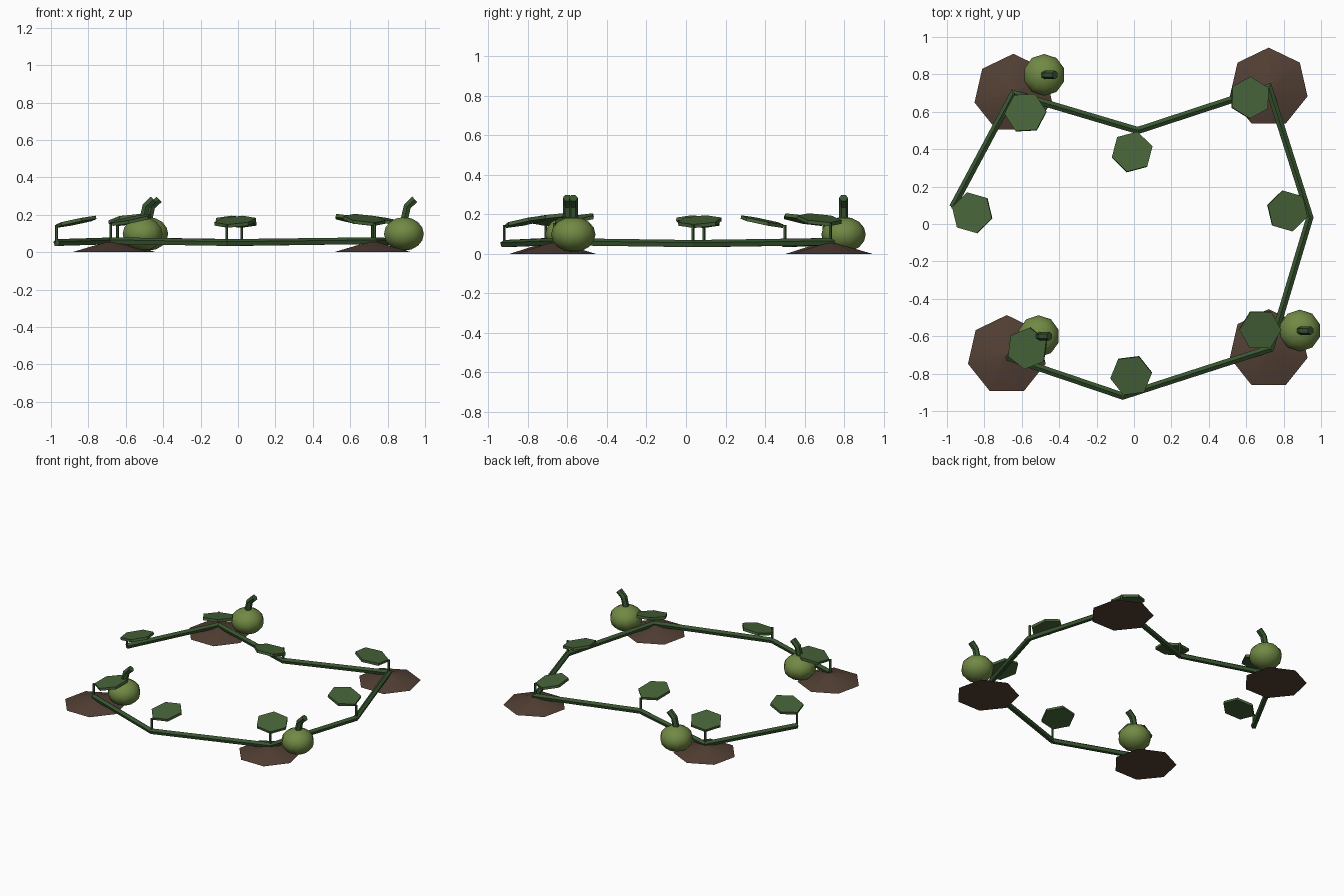
import bpy
import bmesh
from math import radians
from mathutils import Vector, Matrix

cube = bpy.data.objects.get("Cube")
if cube:
    bpy.data.objects.remove(cube)


def material(name, rgb):
    m = bpy.data.materials.new(name)
    m.use_nodes = True
    m.diffuse_color = (*rgb, 1)
    m.node_tree.nodes["Principled BSDF"].inputs["Base Color"].default_value = (*rgb, 1)
    return m


SOIL = material("soil brown", (0.085, 0.050, 0.034))
VINE = material("vine green", (0.040, 0.092, 0.030))
LEAF = material("leaf green", (0.062, 0.125, 0.040))
FRUIT = material("gourd green", (0.165, 0.250, 0.058))


def finish(name, bm, mat, smooth=0):
    mesh = bpy.data.meshes.new(name)
    bmesh.ops.recalc_face_normals(bm, faces=bm.faces)
    bm.to_mesh(mesh)
    bm.free()
    mesh.materials.append(mat)
    obj = bpy.data.objects.new(name, mesh)
    bpy.context.collection.objects.link(obj)
    if smooth:
        bpy.ops.object.select_all(action="DESELECT")
        obj.select_set(True)
        bpy.context.view_layer.objects.active = obj
        bpy.ops.object.shade_smooth_by_angle(angle=radians(smooth))
    return obj


def tube(name, points, radius, sides, mat):
    """Faceted tube along a path, mitred at each bend, with a ridge on top."""
    pts = [Vector(p) for p in points]
    bm = bmesh.new()
    rings = []
    for i, p in enumerate(pts):
        before = (p - pts[i - 1]).normalized() if i else None
        after = (pts[i + 1] - p).normalized() if i < len(pts) - 1 else None
        before, after = before or after, after or before
        tangent = (before + after).normalized()
        guide = Vector((0, 1, 0)) if abs(pts[-1].z - pts[0].z) > 0.05 else Vector((0, 0, 1))
        up = (guide - tangent * guide.dot(tangent)).normalized()
        side = tangent.cross(up)
        mitre = 1 / max(tangent.dot(after), 0.5)
        ring = []
        for k in range(sides):
            v = Matrix.Rotation(radians(360 * k / sides), 3, "X") @ Vector((0, 0, radius))
            sx = mitre if guide.z else 1
            ring.append(bm.verts.new(p + up * v.z + side * v.y * sx))
        rings.append(ring)
    for a, b in zip(rings, rings[1:]):
        for k in range(sides):
            n = (k + 1) % sides
            bm.faces.new((a[k], a[n], b[n], b[k]))
    bm.faces.new(rings[0])
    bm.faces.new(rings[-1])
    return finish(name, bm, mat)


# Low soil mounds: seven-sided cones with one corner to the back
for i, (x, y) in enumerate([(-0.645, 0.697), (-0.68, -0.70), (0.72, 0.73), (0.72, -0.668)]):
    bm = bmesh.new()
    bmesh.ops.create_cone(bm, cap_ends=True, segments=7, radius1=0.213, radius2=0.02, depth=0.056,
                          matrix=Matrix.Translation((x, y, 0.028)))
    corner = max((v for v in bm.verts), key=lambda v: v.co.y)
    turn = Vector((corner.co.x - x, corner.co.y - y)).angle_signed(Vector((0, 1)))
    bmesh.ops.rotate(bm, cent=(x, y, 0), matrix=Matrix.Rotation(-turn, 3, "Z"), verts=bm.verts)
    finish(f"soil_mound_{i + 1}", bm, SOIL, 40)

# Vine nodes paired with the leaf centre that hangs inward from each
HIGH, LOW = 0.06, 0.05
NODES = [
    ((-0.97, 0.09, LOW), (-0.865, 0.06)),
    ((-0.645, 0.697, HIGH), (-0.58, 0.595)),
    ((0.02, 0.50, LOW), (-0.01, 0.385)),
    ((0.72, 0.73, HIGH), (0.62, 0.675)),
    ((0.94, 0.035, LOW), (0.82, 0.07)),
    ((0.73, -0.665, HIGH), (0.675, -0.565)),
    ((-0.06, -0.92, LOW), (-0.015, -0.81)),
    ((-0.68, -0.71, HIGH), (-0.57, -0.665)),
]
tube("vine", [n for n, _ in NODES], 0.02, 5, VINE)

# Leaves: thin tilted hexagons, each with an upright stalk at its outer corner
for i, (node, (lx, ly)) in enumerate(NODES):
    node = Vector(node)
    tube(f"leaf_stalk_{i + 1}", [node, node + Vector((0, 0, 0.095))], 0.008, 5, VINE)
    heading = Vector((lx - node.x, ly - node.y))
    yaw = Vector((1, 0)).angle_signed(heading)
    bm = bmesh.new()
    bmesh.ops.create_cone(bm, cap_ends=True, segments=6, radius1=0.113, radius2=0.113, depth=0.018)
    place = (Matrix.Translation((lx, ly, node.z + 0.113)) @ Matrix.Rotation(-yaw, 4, "Z")
             @ Matrix.Rotation(radians(-12), 4, "Y"))
    # Put a corner on the long axis of the leaf
    first = max(bm.verts, key=lambda v: v.co.x)
    if abs(first.co.y) > 0.01:
        place = place @ Matrix.Rotation(radians(30), 4, "Z")
    bm.transform(place)
    finish(f"leaf_{i + 1}", bm, LEAF)

# Squat gourds with bent stems
for i, (x, y) in enumerate([(-0.48, 0.797), (-0.51, -0.60), (0.887, -0.57)]):
    bm = bmesh.new()
    bmesh.ops.create_uvsphere(bm, u_segments=10, v_segments=8, radius=0.112,
                              matrix=Matrix.Translation((x, y, 0.098)) @ Matrix.Diagonal((1, 1, 0.8, 1)))
    finish(f"gourd_{i + 1}", bm, FRUIT, 50)
    path = [(x, y, 0.165), (x + 0.018, y, 0.245), (x + 0.058, y, 0.283)]
    tube(f"gourd_stem_{i + 1}", path, 0.023, 6, VINE)
